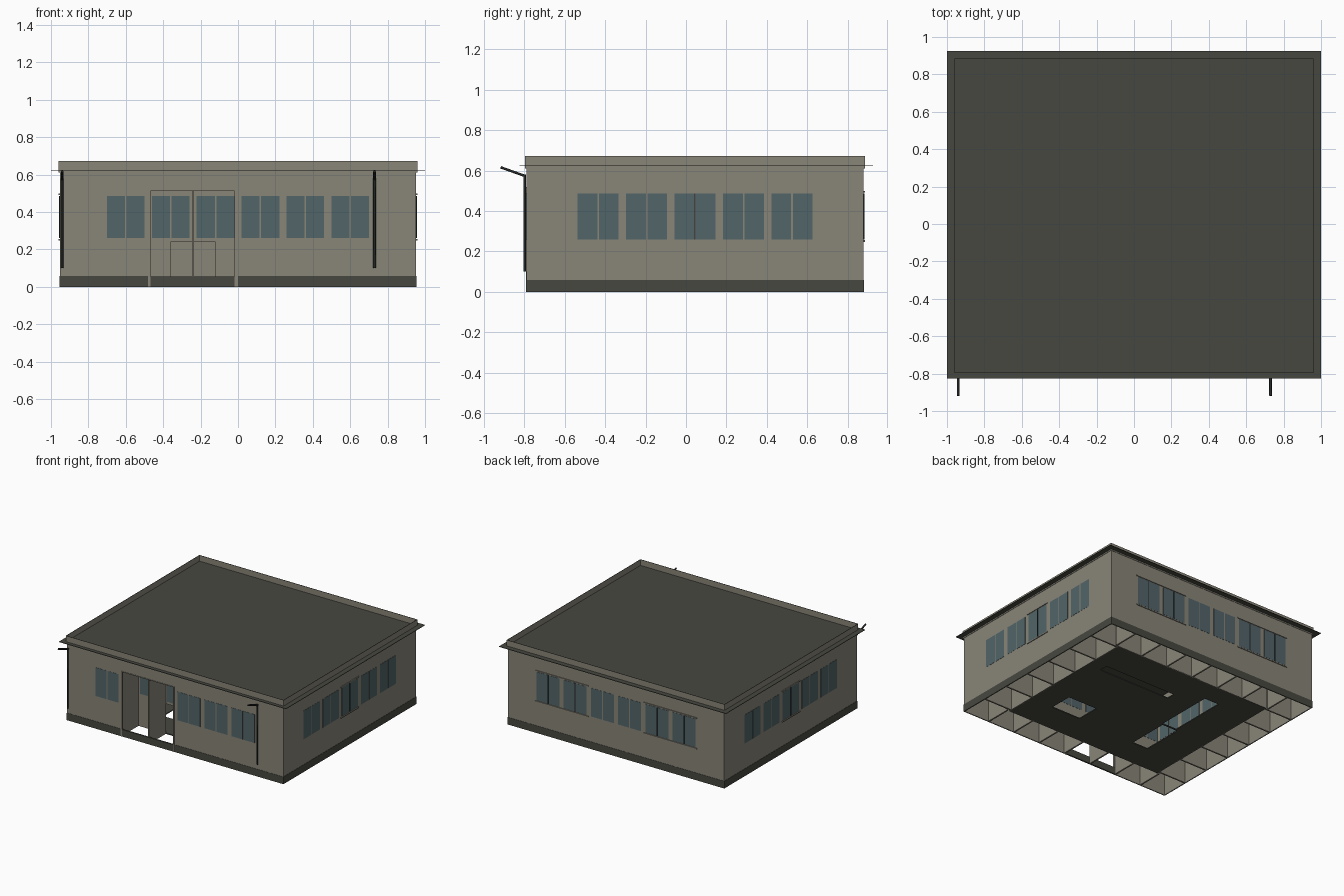
import bpy, bmesh, math
from mathutils import Vector, Matrix

if "Cube" in bpy.data.objects:
    bpy.data.objects.remove(bpy.data.objects["Cube"])

def material(name, rgb):
    m = bpy.data.materials.new(name)
    m.diffuse_color = (*rgb, 1)
    m.use_nodes = True
    m.node_tree.nodes["Principled BSDF"].inputs["Base Color"].default_value = m.diffuse_color
    return m

WALL = material("warm_grey_render", (0.25, 0.232, 0.187))
DARK = material("dark_grey", (0.064, 0.064, 0.053))
GLASS = material("blue_glass", (0.085, 0.128, 0.138))
BLACK = material("black_metal", (0.018, 0.02, 0.02))

def build(name, boxes, mat):
    """One object from a list of boxes (x0, x1, y0, y1, z0, z1)."""
    bm = bmesh.new()
    for x0, x1, y0, y1, z0, z1 in boxes:
        size = Matrix.Diagonal((x1 - x0, y1 - y0, z1 - z0, 1))
        mid = Matrix.Translation(((x0 + x1) / 2, (y0 + y1) / 2, (z0 + z1) / 2))
        bmesh.ops.create_cube(bm, size=1, matrix=mid @ size)
    me = bpy.data.meshes.new(name)
    bm.to_mesh(me)
    bm.free()
    me.materials.append(mat)
    ob = bpy.data.objects.new(name, me)
    bpy.context.collection.objects.link(ob)
    return ob

X, Y0, Y1 = 0.953, -0.79, 0.88        # outer wall faces
CX, CY0, CY1 = 0.705, -0.575, 0.66    # inner core wall faces
T, TOP = 0.006, 0.622
D0, D1, DTOP = -0.467, -0.015, 0.513  # front door opening
BAYS_X = [-0.6 + 0.24 * i for i in range(6)]
BAYS_Y = [-0.435 + 0.24 * i for i in range(5)]
WZ0, WZ1 = 0.26, 0.487

# outer walls, front one open at the door
build("outer_walls", [
    (-X, D0, Y0, Y0 + T, 0, TOP), (D1, X, Y0, Y0 + T, 0, TOP),
    (D0, D1, Y0, Y0 + T, DTOP, TOP),
    (-X, X, Y1 - T, Y1, 0, TOP),
    (-X, -X + T, Y0, Y1, 0, TOP), (X - T, X, Y0, Y1, 0, TOP)], WALL)

# dark plinth skin round the foot, with a threshold in the doorway
P = 0.002
build("plinth", [
    (-X - P, D0 - 0.015, Y0 - P, Y0, 0, 0.058), (D1 + 0.015, X + P, Y0 - P, Y0, 0, 0.058),
    (D0, D1 - 0.005, Y0 - P, Y0 + 0.01, 0, 0.055),
    (-X - P, X + P, Y1, Y1 + P, 0, 0.058),
    (-X - P, -X, Y0, Y1, 0, 0.058), (X, X + P, Y0, Y1, 0, 0.058)], DARK)

# roof sheet with overhanging edge, and thin parapet standing on it
build("roof", [(-1, 1, -0.825, 0.925, 0.622, 0.626)], DARK)
PX, PY0, PY1, PT = 0.96, -0.797, 0.886, 0.003
build("parapet", [
    (-PX, PX, PY0, PY0 + PT, 0.612, 0.672), (-PX, PX, PY1 - PT, PY1, 0.612, 0.672),
    (-PX, -PX + PT, PY0, PY1, 0.612, 0.672), (PX - PT, PX, PY0, PY1, 0.612, 0.672)], WALL)
build("parapet_cap", [
    (-PX, PX, PY0, PY0 + PT, 0.672, 0.673), (-PX, PX, PY1 - PT, PY1, 0.672, 0.673),
    (-PX, -PX + PT, PY0, PY1, 0.672, 0.673), (PX - PT, PX, PY0, PY1, 0.672, 0.673)], DARK)

# window pairs: thin plates reaching just through both wall faces
def pair_x(c, y):
    return [(c + s - 0.0485, c + s + 0.0485, y - 0.0015, y + T + 0.0015, WZ0, WZ1) for s in (-0.0525, 0.0525)]

def pair_y(c, x):
    return [(x - 0.0015, x + T + 0.0015, c + s - 0.0485, c + s + 0.0485, WZ0, WZ1) for s in (-0.0525, 0.0525)]

outer, inner = [], []
for c in BAYS_X:
    if not D0 < c < D1:
        outer += pair_x(c, Y0)
    outer += pair_x(c, Y1 - T)
    inner += pair_x(c, CY0) + pair_x(c, CY1 - T)
for c in BAYS_Y:
    outer += pair_y(c, -X) + pair_y(c, X - T)
    inner += pair_y(c, -CX) + pair_y(c, CX - T)
build("outer_windows", outer, GLASS)
build("core_windows", inner, GLASS)

# slim sills and lintels on the framed windows
trim, mullions = [], []
for z in (WZ0 - 0.012, WZ1 + 0.004):
    for a, b in ((-0.715, -0.245), (0.245, 0.715)):
        trim.append((a, b, Y1, Y1 + 0.006, z, z + 0.008))
    for s in (-1, 1):
        x = s * (X + 0.003)
        trim.append((x - 0.003, x + 0.003, -0.07, 0.155, z, z + 0.008))
for c in (-0.6, -0.36, 0.36, 0.6):
    mullions.append((c - 0.003, c + 0.003, Y1, Y1 + 0.004, WZ0, WZ1))
for s in (-1, 1):
    x = s * (X + 0.002)
    mullions.append((x - 0.002, x + 0.002, 0.042, 0.048, WZ0, WZ1))
build("window_sills_and_lintels", trim, WALL)
build("window_mullions", mullions, BLACK)

# inner core walls, with a low doorway behind the entrance
build("core_walls", [
    (-CX, -0.36, CY0, CY0 + T, 0, TOP), (-0.12, CX, CY0, CY0 + T, 0, TOP),
    (-0.36, -0.12, CY0, CY0 + T, 0.24, TOP),
    (-CX, CX, CY1 - T, CY1, 0, TOP),
    (-CX, -CX + T, CY0, CY1, 0, TOP), (CX - T, CX, CY0, CY1, 0, TOP)], WALL)

# partitions between the core and the outer walls
h = 0.006
parts = []
for i in range(7):
    x = -0.72 + 0.24 * i
    parts += [(x - h, x + h, Y0 + T, CY0, 0, TOP), (x - h, x + h, CY1, Y1 - T, 0, TOP)]
for i in range(6):
    y = -0.555 + 0.24 * i
    parts += [(-X + T, -CX, y - h, y + h, 0, TOP), (CX, X - T, y - h, y + h, 0, TOP)]
build("partitions", parts, WALL)

# door posts and head
build("door_frame", [
    (D0 - 0.015, D0, Y0 - 0.003, Y0 + 0.012, 0, DTOP),
    (D1 - 0.004, D1 + 0.008, Y0 - 0.003, Y0 + 0.012, 0, DTOP),
    (D0 - 0.015, D1 + 0.008, Y0 - 0.003, Y0 + 0.012, DTOP, DTOP + 0.006)], WALL)

# core floor with four openings, tiled by strips between them
F = 0.008
holes = {(-1, 1): (-0.40, -0.27, 0.0, 0.48), (-1, -1): (-0.42, -0.28, -0.35, -0.01),
         (1, -1): (0.24, 0.50, -0.33, -0.14), (1, 1): (-0.06, 0.58, 0.31, 0.38)}
floor = []
for (sx, sy), (a, b, c, d) in holes.items():
    x0, x1 = (-CX, -0.1) if sx < 0 else (-0.1, CX)
    y0, y1 = (CY0, -0.005) if sy < 0 else (-0.005, CY1)
    floor += [(x0, a, y0, y1, 0, F), (b, x1, y0, y1, 0, F), (a, b, y0, c, 0, F), (a, b, d, y1, 0, F)]
build("core_floor", floor, DARK)

# downpipes with an angled spout at the top
def downpipe(name, x):
    cu = bpy.data.curves.new(name, 'CURVE')
    cu.dimensions = '3D'
    cu.bevel_depth = 0.007
    cu.bevel_resolution = 1
    cu.use_fill_caps = True
    for pts in (((x, -0.799, 0.10), (x, -0.799, 0.58)), ((x, -0.795, 0.573), (x, -0.918, 0.617))):
        sp = cu.splines.new('POLY')
        sp.points.add(1)
        for p, co in zip(sp.points, pts):
            p.co = (*co, 1)
    cu.materials.append(BLACK)
    ob = bpy.data.objects.new(name, cu)
    bpy.context.collection.objects.link(ob)

downpipe("left_downpipe", -0.94)
downpipe("right_downpipe", 0.73)
